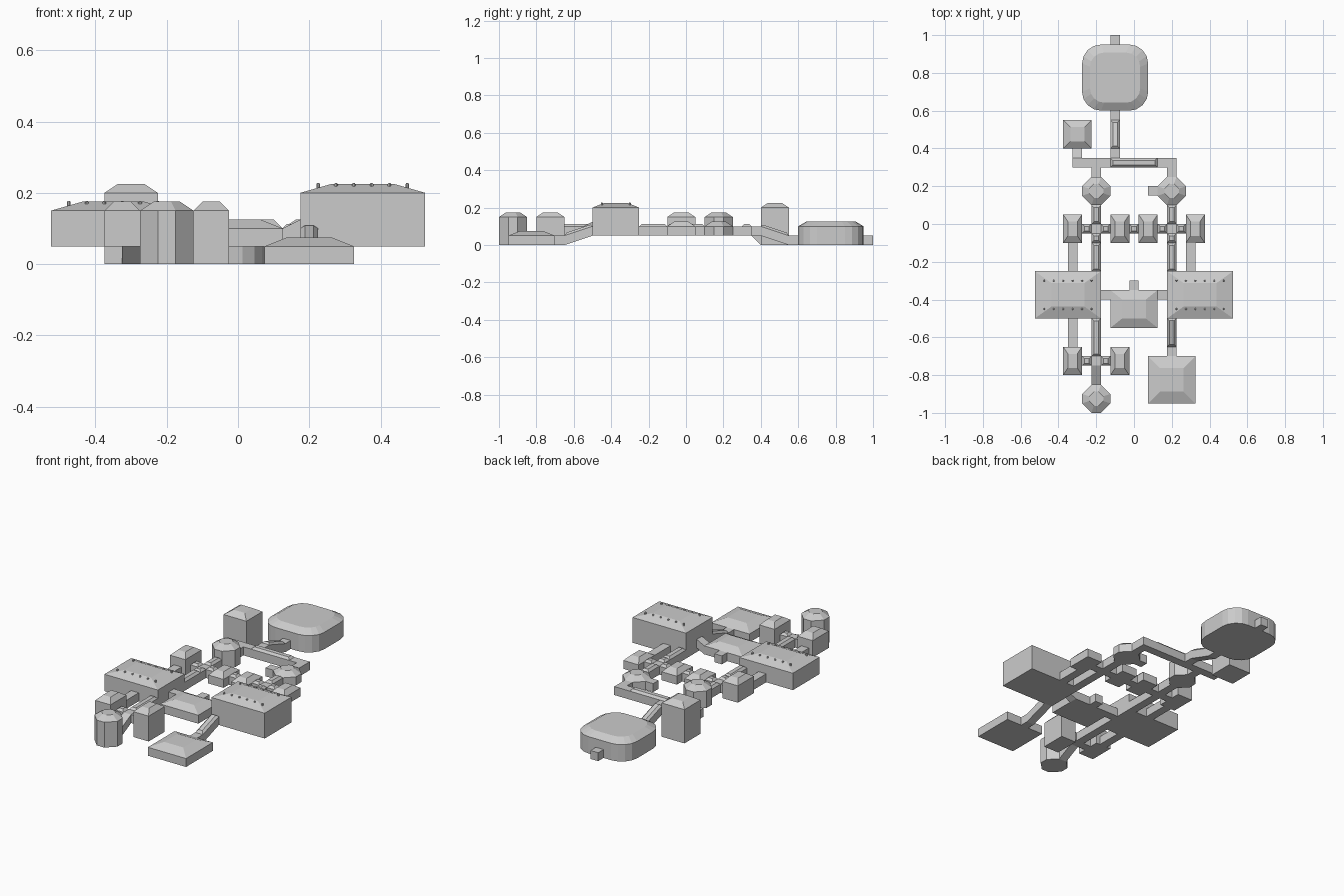
import bpy, bmesh, math
from mathutils import Vector

if "Cube" in bpy.data.objects:
    bpy.data.objects.remove(bpy.data.objects["Cube"])


def loft(name, rings):
    """Closed solid skinned through a stack of equal-sized rings."""
    bm = bmesh.new()
    vs = [[bm.verts.new(p) for p in r] for r in rings]
    n = len(rings[0])
    for a, b in zip(vs, vs[1:]):
        for i in range(n):
            j = (i + 1) % n
            bm.faces.new((a[i], a[j], b[j], b[i]))
    bm.faces.new(vs[0][::-1])
    bm.faces.new(vs[-1])
    bmesh.ops.recalc_face_normals(bm, faces=bm.faces)
    me = bpy.data.meshes.new(name)
    bm.to_mesh(me)
    bm.free()
    ob = bpy.data.objects.new(name, me)
    bpy.context.collection.objects.link(ob)
    return ob


def room(name, c, outline, z0, z1, scale=0.5, rise=0.025):
    """Straight walls with a tapered, flat-topped roof."""
    def ring(s, z):
        return [(c[0] + x * s, c[1] + y * s, z) for x, y in outline]
    return loft(name, [ring(1, z0), ring(1, z1), ring(scale, z1 + rise)])


def rect(w, d):
    return [(-w/2, -d/2), (w/2, -d/2), (w/2, d/2), (-w/2, d/2)]


OCTAGON = [(.025, -.075), (.075, -.025), (.075, .025), (.025, .075),
           (-.025, .075), (-.075, .025), (-.075, -.025), (-.025, -.075)]


def rounded_square(flat, r, seg):
    pts = []
    for k, (sx, sy) in enumerate([(1, 1), (-1, 1), (-1, -1), (1, -1)]):
        for i in range(seg + 1):
            a = math.pi / 2 * (k + i / seg)
            pts.append((sx * flat + r * math.cos(a), sy * flat + r * math.sin(a)))
    return pts


def corridor(p, q, zp=.05, zq=.05, roof=False, name="corridor"):
    """Square passage between two plan points, optionally sloped or ridged."""
    p, q = Vector((*p, zp)), Vector((*q, zq))
    d = q - p
    side = Vector((-d.y, d.x, 0)).normalized()
    up = Vector((0, 0, 1))

    def ring(w, h, inset):
        a, b = p + d * inset, q - d * inset
        return [v + side * s * w + up * h
                for v, s in ((a, -1), (b, -1), (b, 1), (a, 1))]
    rings = [ring(.025, 0, 0), ring(.025, .05, 0)]
    if roof:
        rings.append(ring(.0125, .0625, min(.25, .0125 / d.length)))
    return loft(name, rings)


# Large halls with rows of roof studs
for name, x, z1 in (("left_hall", -.35, .15), ("right_hall", .35, .20)):
    room(name, (x, -.375), rect(.35, .25), .05, z1)
    for i in range(6):
        for y in (-.30, -.45):
            sx = x - .125 + .05 * i
            ring = [(.005 * math.cos(math.tau * k / 8), .005 * math.sin(math.tau * k / 8))
                    for k in range(8)]
            room(name + "_stud", (sx, y), ring, z1 + .012, z1 + .024, .6, .003)

# Central hall, square front room, tall back room
room("central_hall", (0, -.45), rect(.25, .2), .05, .10)
room("front_room", (.2, -.825), rect(.25, .25), 0, .05)
room("tall_room", (-.3, .475), rect(.15, .15), 0, .20)

# Small rooms
for x, y, z0, z1 in ((-.325, -.725, .05, .15), (-.075, -.725, 0, .15),
                     (-.325, -.025, .05, .15), (-.075, -.025, .05, .10),
                     (.075, -.025, .05, .10), (.325, -.025, .05, .10)):
    room("small_room", (x, y), rect(.1, .15), z0, z1)

# Octagonal rooms
for x, y, z0, z1 in ((-.2, -.925, 0, .15), (-.2, .175, .05, .15), (.2, .175, .05, .10)):
    room("octagon_room", (x, y), OCTAGON, z0, z1)

# Rounded arena
room("round_room", (-.1, .775), rounded_square(.075, .1, 4), 0, .10, .76)

# Twin lengthwise passages
for x in (-.2, .2):
    corridor((x, .25), (x, .30))
    corridor((x, .10), (x, 0), roof=True)
    corridor((x, 0), (x, -.05))
    corridor((x, -.05), (x, -.10), roof=True)
    corridor((x, -.10), (x, -.25), roof=True)

# Cross passages
for a, b in ((-.275, -.225), (-.175, -.125), (-.025, .025), (.125, .175), (.225, .275)):
    corridor((a, -.025), (b, -.025), roof=True)
for a, b in ((-.275, -.225), (-.175, -.125)):
    corridor((a, -.725), (b, -.725), roof=True)
corridor((-.325, .325), (-.275, .325))
corridor((-.275, .325), (-.125, .325))
corridor((-.125, .325), (.125, .325), roof=True)
corridor((.125, .325), (.225, .325))

# Side passages and links to the central hall
corridor((-.325, -.65), (-.325, -.5))
corridor((-.325, -.25), (-.325, -.1))
corridor((.3, -.25), (.3, -.1))
corridor((-.175, -.375), (.125, -.375))
corridor((.125, -.375), (.175, -.375), .05, .075, name="hall_ramp")

# Front passages and ramps
corridor((-.2, -.5), (-.2, -.70), roof=True)
corridor((-.2, -.70), (-.2, -.75))
corridor((-.2, -.75), (-.2, -.85), .05, 0, name="octagon_ramp")
corridor((.2, -.5), (.2, -.65), .05, 0, roof=True, name="front_ramp")
corridor((.2, -.65), (.2, -.70), 0, 0)

# Back passages and ramps
corridor((-.3, .35), (-.3, .40), .05, 0, name="tall_room_ramp")
corridor((-.1, .35), (-.1, .40))
corridor((-.1, .40), (-.1, .55), .05, 0, roof=True, name="round_room_ramp")
corridor((-.1, .55), (-.1, .60), 0, 0)

# Dead-end door stubs
corridor((-.1, .95), (-.1, 1.0), 0, 0, name="back_door")
corridor((0, -.35), (0, -.30), name="central_door")
corridor((.075, .175), (.125, .175), name="octagon_door")
